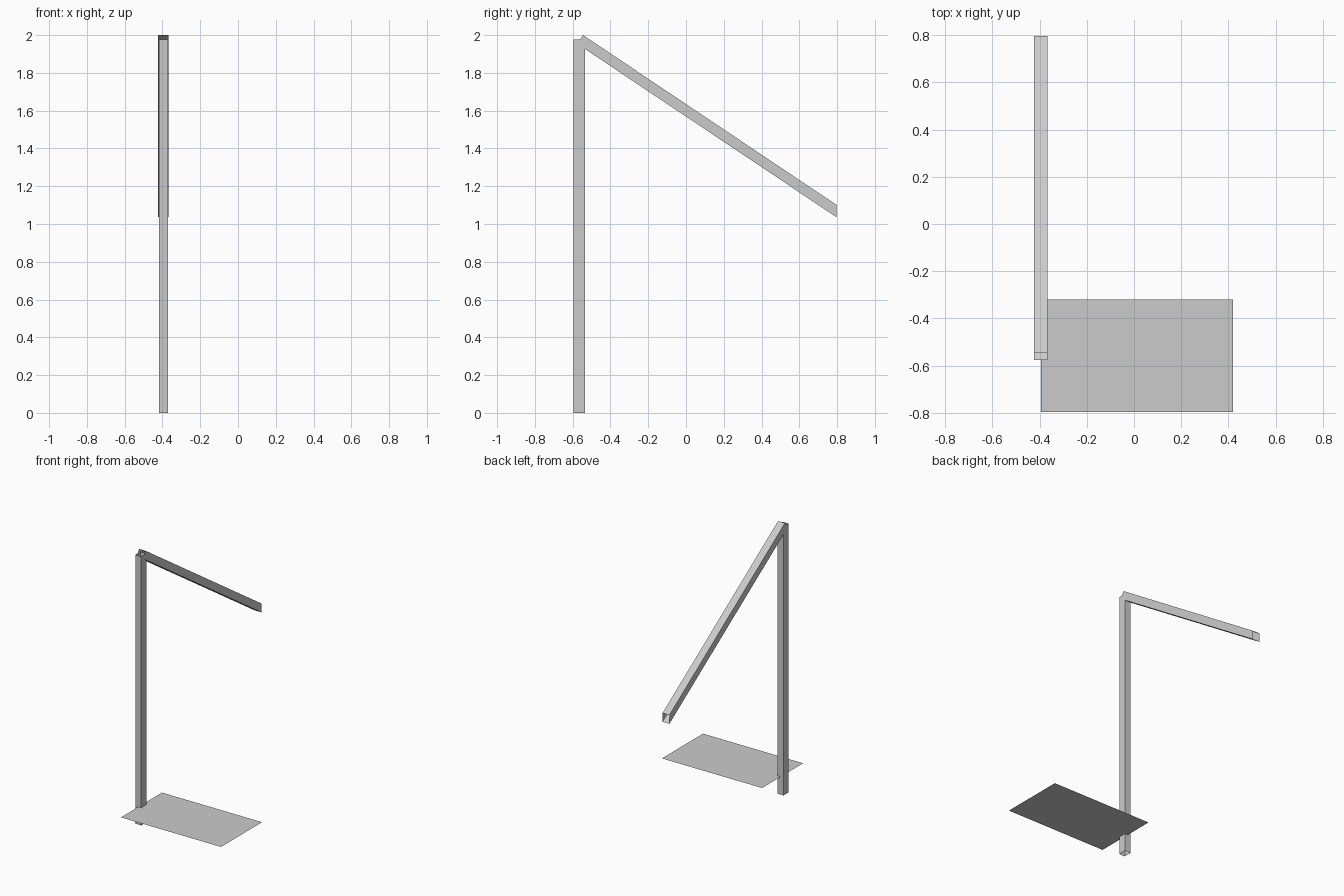
import bpy

cube = bpy.data.objects.get("Cube")
if cube:
    bpy.data.objects.remove(cube, do_unlink=True)


def make_material(name, rgb):
    mat = bpy.data.materials.new(name)
    mat.use_nodes = True
    mat.diffuse_color = (*rgb, 1)
    mat.node_tree.nodes["Principled BSDF"].inputs["Base Color"].default_value = (*rgb, 1)
    return mat


grey = make_material("light grey", (0.6, 0.6, 0.6))


def make_object(name, verts, faces):
    mesh = bpy.data.meshes.new(name)
    mesh.from_pydata(verts, [], faces)
    mesh.materials.append(grey)
    obj = bpy.data.objects.new(name, mesh)
    bpy.context.collection.objects.link(obj)
    return obj


def open_tube(name, start, end):
    """Sheet-walled square tube between two four-point rings, open at both ends."""
    walls = [(i, (i + 1) % 4, (i + 1) % 4 + 4, i + 4) for i in range(4)]
    return make_object(name, start + end, walls)


def flat_ring(x0, x1, y0, y1, z):
    return [(x0, y0, z), (x1, y0, z), (x1, y1, z), (x0, y1, z)]


def end_ring(x0, x1, low, high):
    """Ring across the arm from its lower (y, z) edge to its upper one."""
    return [(x0, *low), (x0, *high), (x1, *high), (x1, *low)]


# Upright post, open at top and bottom
post = (-0.419, -0.371, -0.595, -0.535)
open_tube("post", flat_ring(*post, 0), flat_ring(*post, 1.977))

# Sloping arm: square cut at the post, plumb cut at the free end
open_tube("arm",
          end_ring(-0.423, -0.367, (-0.576, 1.954), (-0.545, 2.0)),
          end_ring(-0.423, -0.367, (0.797, 1.036), (0.797, 1.101)))

# Thin sheet around the post, with a tiny square marker on it
make_object("base_sheet", flat_ring(-0.395, 0.42, -0.797, -0.32, 0.13), [(0, 1, 2, 3)])
make_object("marker", flat_ring(-0.326, -0.312, -0.43, -0.416, 0.132), [(0, 1, 2, 3)])
